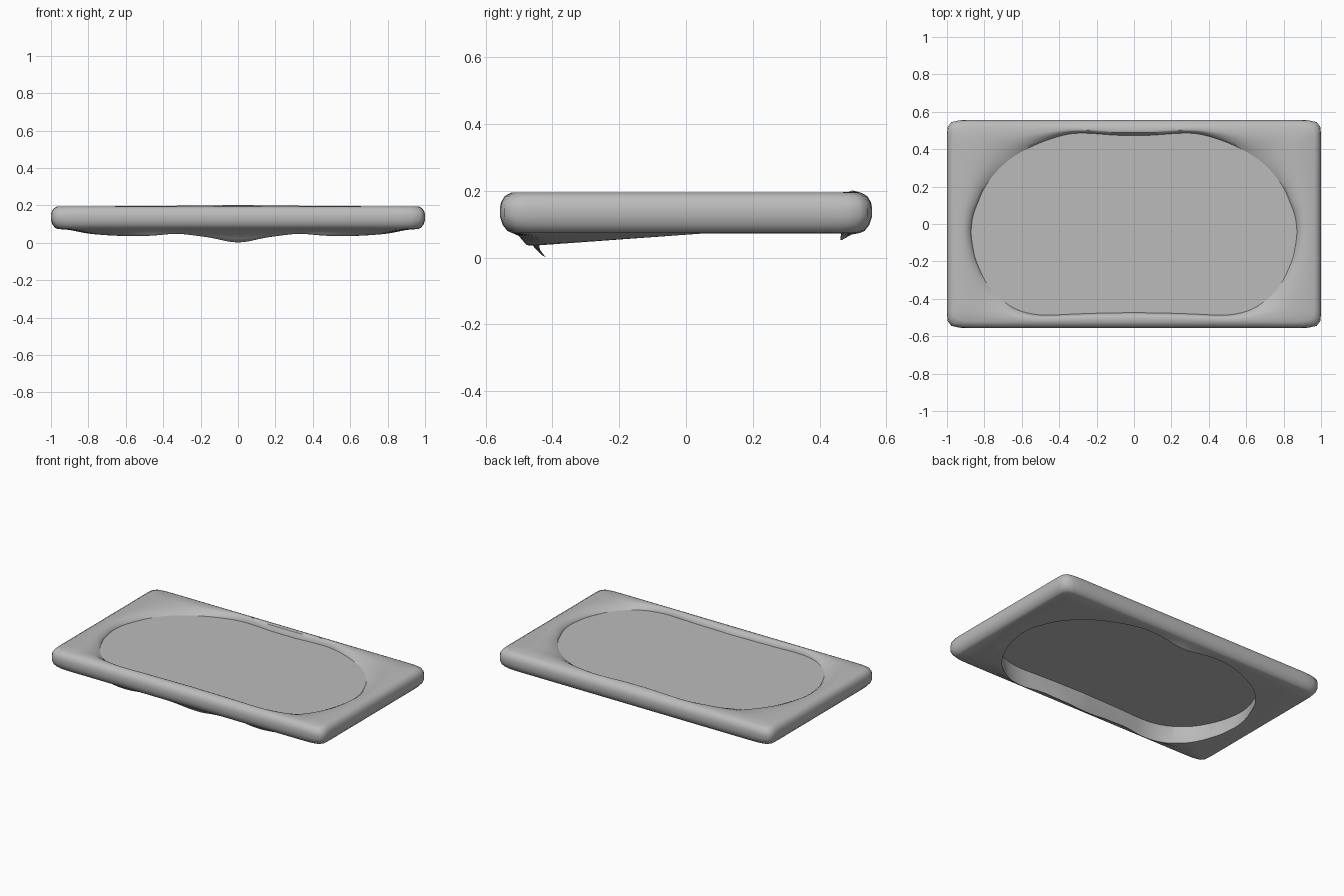
import bpy, bmesh, math
from mathutils import Vector

cube = bpy.data.objects.get("Cube")
if cube:
    bpy.data.objects.remove(cube, do_unlink=True)

N = 192
HX, HY = 1.0, 0.557


def material(name, value):
    m = bpy.data.materials.new(name)
    m.use_nodes = True
    color = (value, value, value, 1)
    m.diffuse_color = color
    m.node_tree.nodes["Principled BSDF"].inputs["Base Color"].default_value = color
    return m


grey = material("plain grey", 0.5)


def bump(v, width):
    return math.exp(-(v / width) ** 2)


# Opening outline, front to back, on one half
HALF = [(0, -.47), (.2, -.475), (.35, -.48), (.5, -.49), (.62, -.465), (.74, -.38),
        (.82, -.25), (.86, -.12), (.867, 0), (.83, .12), (.76, .25), (.66, .35),
        (.5, .435), (.33, .487), (.2, .482), (.1, .472), (0, .473)]
POLAR = [(math.atan2(y / HY, x / HX), math.hypot(x / HX, y / HY)) for x, y in HALF]


def opening_radius(angle):
    a = math.asin(max(-1, min(1, math.sin(angle))))
    for (a0, r0), (a1, r1) in zip(POLAR, POLAR[1:]):
        if a <= a1 + 1e-6:
            return r0 + (r1 - r0) * (a - a0) / (a1 - a0)
    return POLAR[-1][1]


angles = [2 * math.pi * i / N for i in range(N)]
radii = [opening_radius(a) for a in angles]
for _ in range(4):
    radii = [(radii[i - 1] + 2 * radii[i] + radii[(i + 1) % N]) / 4 for i in range(N)]
inner = [Vector((HX * r * math.cos(a), HY * r * math.sin(a), 0)) for a, r in zip(angles, radii)]


def border(inset):
    """Nearly square-cornered rectangle, inset from the outer edge."""
    pts = []
    for a in angles:
        c, s = math.cos(a), math.sin(a)
        k = (abs(c) ** 30 + abs(s) ** 30) ** (-1 / 30)
        pts.append(Vector(((HX - inset) * k * c, (HY - inset) * k * s, 0)))
    return pts


def lip_height(p):
    """Depth of the lip hanging below the opening."""
    front = max(0, min(1, (0.05 - p.y) / 0.5))
    z = 0.072 - 0.036 * front
    if p.y < 0:
        z -= 0.036 * bump(p.x, 0.13)
        z += 0.012 * bump(abs(p.x) - 0.33, 0.1) * front
    else:
        z -= 0.02 * bump(p.x, 0.12)
    return z


def at(points, height):
    return [Vector((p.x, p.y, height(p) if callable(height) else height)) for p in points]


def between(a, b, t):
    return [p.lerp(q, t) for p, q in zip(a, b)]


def crest(p):
    return 0.195 + (0.006 * bump(p.x, 0.4) if p.y > 0.4 else 0)


# Cross-section rings of the frame, from the panel edge over the top to the lip
edge = border(0.035)
lip = [p * (0.975 - 0.085 * bump(p.x, 0.2) * (p.y < 0)) for p in inner]
PANEL_Z = 0.165
rings = [
    at(inner, PANEL_Z),
    at(between(inner, edge, 0.1), 0.178),
    at(between(inner, edge, 0.3), lambda p: crest(p) - 0.004),
    at(between(inner, edge, 0.5), crest),
    at(edge, 0.195),
    at(border(0.014), 0.184),
    at(border(0.003), 0.165),
    at(border(0), 0.148),
    at(border(0), 0.122),
    at(border(0.008), 0.098),
    at(border(0.022), 0.08),
    at(edge, 0.074),
]
under = rings[-1]
lip_ring = at(lip, lip_height)
for t, drop in ((0.45, 0.25), (0.75, 0.72), (0.9, 0.94)):
    rings.append([Vector((p.x + (q.x - p.x) * t, p.y + (q.y - p.y) * t,
                          p.z + (q.z - p.z) * drop)) for p, q in zip(under, lip_ring)])
rings.append(lip_ring)
rings.append(at(between(lip, inner, 0.3), lambda p: lip_height(p) + 0.02))


def build(name, loops, closed, cap=False):
    bm = bmesh.new()
    vs = [[bm.verts.new(p) for p in loop] for loop in loops]
    pairs = list(zip(vs, vs[1:])) + ([(vs[-1], vs[0])] if closed else [])
    for a, b in pairs:
        for i in range(N):
            j = (i + 1) % N
            bm.faces.new((a[i], a[j], b[j], b[i]))
    if cap:
        bm.faces.new(vs[0])
    bmesh.ops.recalc_face_normals(bm, faces=bm.faces)
    me = bpy.data.meshes.new(name)
    bm.to_mesh(me)
    bm.free()
    me.materials.append(grey)
    ob = bpy.data.objects.new(name, me)
    bpy.context.scene.collection.objects.link(ob)
    bpy.ops.object.select_all(action='DESELECT')
    ob.select_set(True)
    bpy.context.view_layer.objects.active = ob
    bpy.ops.object.shade_smooth_by_angle(angle=math.radians(40))
    return ob


build("frame", rings, True)

# Flat panel closing the opening
build("panel", [at(inner, PANEL_Z)], False, True)
